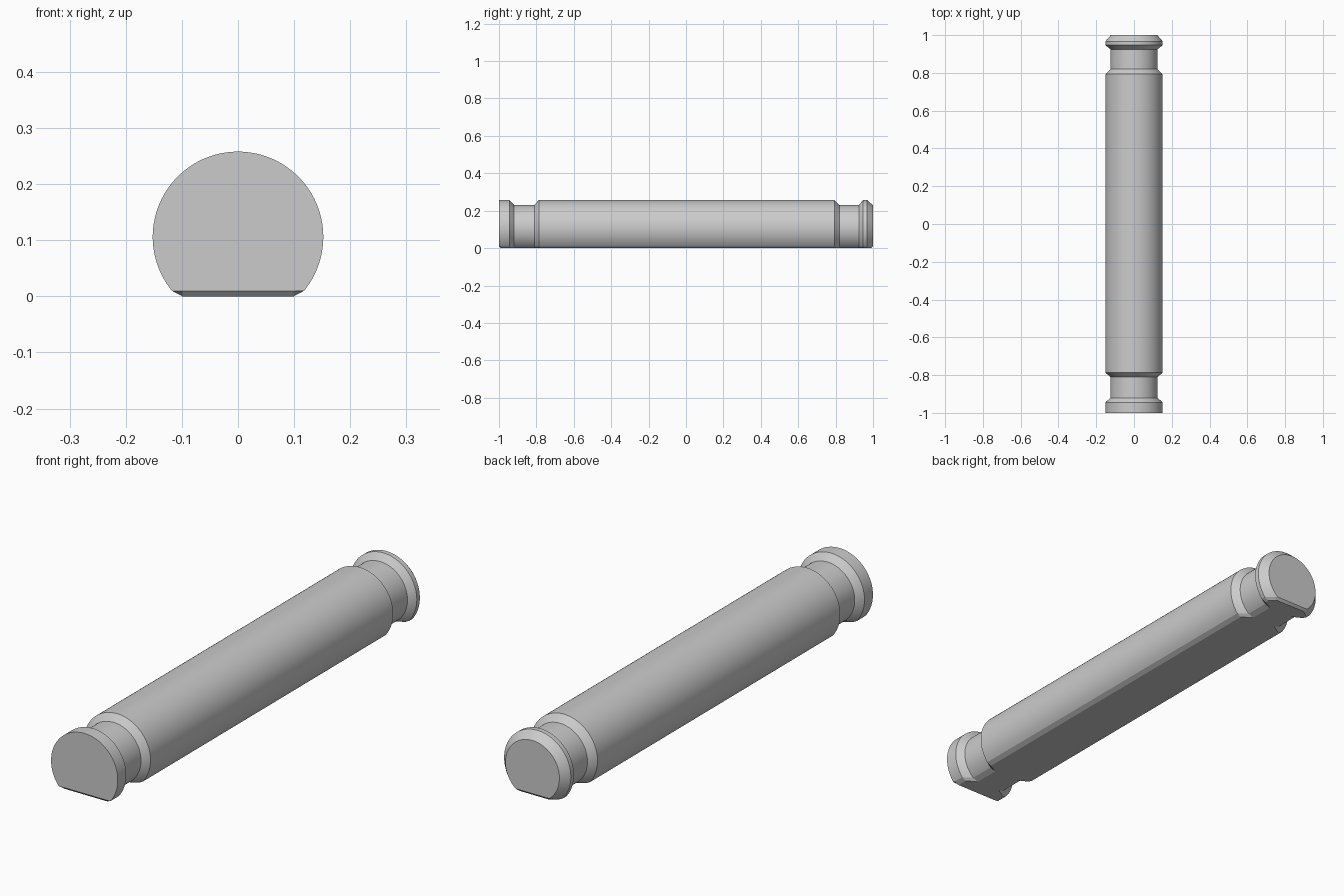
import bpy, bmesh, math

if "Cube" in bpy.data.objects:
    bpy.data.objects.remove(bpy.data.objects["Cube"])

CZ = 0.106      # height of the pin axis
R = 0.152       # body and collar radius
N = 0.125       # groove radius
BEV = 0.01      # chamfer along the flat underside
SEG = 96

# (y, radius) stations from front to back
profile = [(-1.0, R), (-1.0 + BEV, R), (-0.945, R), (-0.92, N), (-0.81, N),
           (-0.787, R), (0.793, R), (0.82, N), (0.925, N), (0.947, R),
           (0.967, R), (1.0 - BEV, 0.132), (1.0, 0.123)]

steel = bpy.data.materials.new("steel_grey")
steel.diffuse_color = (0.6, 0.6, 0.6, 1)
steel.use_nodes = True
steel.node_tree.nodes["Principled BSDF"].inputs["Base Color"].default_value = steel.diffuse_color


def section(bm, y, r, end):
    """Circular arc closed by a chamfered flat underside."""
    a0 = math.asin((BEV - CZ) / r)
    pts = []
    for i in range(SEG + 1):
        a = a0 + (math.pi - 2 * a0) * i / SEG
        pts.append((r * math.cos(a), y, CZ + r * math.sin(a)))
    flat = math.sqrt(r * r - CZ * CZ) - BEV
    z = BEV if end else 0.0
    pts += [(-flat, y, z), (flat, y, z)]
    return [bm.verts.new(p) for p in pts]


# Grooved pin, lofted through its sections
bm = bmesh.new()
rings = [section(bm, y, r, abs(y) == 1.0) for y, r in profile]
for a, b in zip(rings, rings[1:]):
    n = len(a)
    for i in range(n):
        j = (i + 1) % n
        bm.faces.new((a[i], a[j], b[j], b[i]))
bm.faces.new(rings[0])
bm.faces.new(rings[-1])
bmesh.ops.recalc_face_normals(bm, faces=bm.faces[:])

mesh = bpy.data.meshes.new("grooved_pin")
bm.to_mesh(mesh)
bm.free()
mesh.materials.append(steel)
pin = bpy.data.objects.new("grooved_pin", mesh)
bpy.context.collection.objects.link(pin)
bpy.context.view_layer.objects.active = pin
pin.select_set(True)
bpy.ops.object.shade_smooth_by_angle(angle=math.radians(15))
